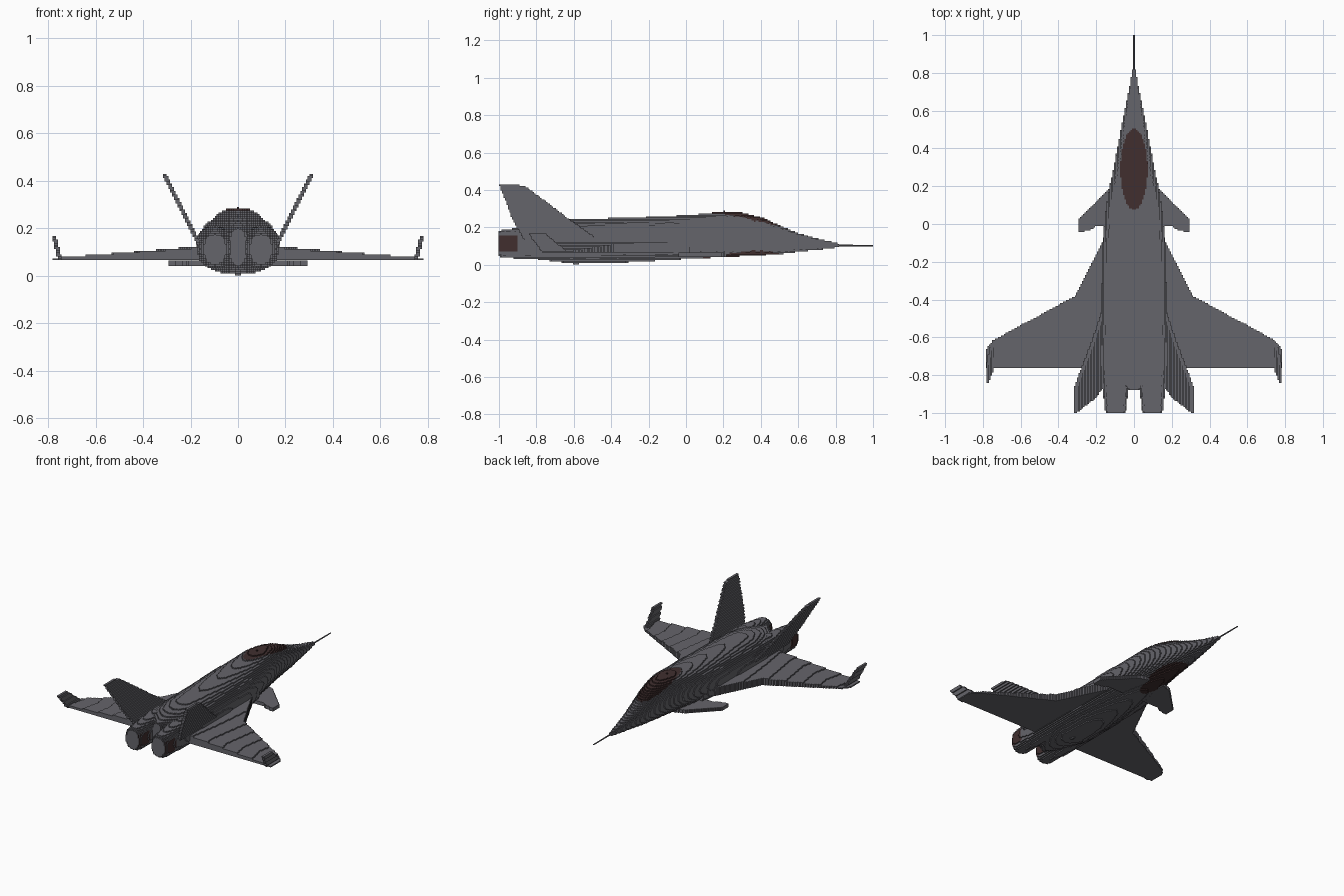
import bpy, bmesh, math

VOXEL = 2 / 256

cube = bpy.data.objects.get("Cube")
if cube:
    bpy.data.objects.remove(cube, do_unlink=True)


def material(name, rgb):
    mat = bpy.data.materials.new(name)
    mat.use_nodes = True
    mat.diffuse_color = (*rgb, 1)
    mat.node_tree.nodes["Principled BSDF"].inputs["Base Color"].default_value = (*rgb, 1)
    return mat


grey = material("airframe grey", (0.13, 0.128, 0.145))
brown = material("dark red brown", (0.052, 0.028, 0.028))


def finish(name, bm, blocky=True, rule=None):
    """Turn a bmesh into an object, step it into small blocks, paint by rule."""
    bmesh.ops.recalc_face_normals(bm, faces=bm.faces)
    mesh = bpy.data.meshes.new(name)
    bm.to_mesh(mesh)
    bm.free()
    mesh.materials.append(grey)
    obj = bpy.data.objects.new(name, mesh)
    bpy.context.collection.objects.link(obj)
    if blocky:
        bpy.context.view_layer.update()
        cells = max(obj.dimensions) / VOXEL
        mod = obj.modifiers.new("blocks", 'REMESH')
        mod.mode = 'BLOCKS'
        mod.octree_depth = math.ceil(math.log2(cells / 0.98))
        mod.scale = cells / 2 ** mod.octree_depth
        mod.use_remove_disconnected = False
        graph = bpy.context.evaluated_depsgraph_get()
        stepped = bpy.data.meshes.new_from_object(obj.evaluated_get(graph))
        obj.modifiers.clear()
        obj.data = stepped
    if rule:
        obj.data.materials.append(brown)
        for face in obj.data.polygons:
            face.material_index = int(rule(face.center, face.normal))
    return obj


def loft(sections, power, centre_x=0, sides=40):
    """Rounded sections along y: (y, half width, top, bottom)."""
    bm = bmesh.new()
    rings = []
    for y, half, top, bottom in sections:
        ring = []
        for i in range(sides):
            a = math.tau * i / sides
            c, s = math.cos(a), math.sin(a)
            px = math.copysign(abs(c) ** (2 / power), c)
            pz = math.copysign(abs(s) ** (2 / power), s)
            z = (top + bottom) / 2 + pz * (top - bottom) / 2
            ring.append(bm.verts.new((centre_x + px * half, y, z)))
        rings.append(ring)
    for a, b in zip(rings, rings[1:]):
        for i in range(sides):
            j = (i + 1) % sides
            bm.faces.new((a[i], a[j], b[j], b[i]))
    bm.faces.new(rings[0])
    bm.faces.new(rings[-1])
    return bm


def slab(outline, lower, upper):
    """Closed plate between two mappings of a flat outline."""
    bm = bmesh.new()
    low = [bm.verts.new(lower(*p)) for p in outline]
    high = [bm.verts.new(upper(*p)) for p in outline]
    bm.faces.new(low)
    bm.faces.new(high)
    for i in range(len(outline)):
        j = (i + 1) % len(outline)
        bm.faces.new((low[i], low[j], high[j], high[i]))
    bmesh.ops.triangulate(bm, faces=bm.faces)
    return bm


# Fuselage, with the cockpit glazing and belly panel painted on
body = [
    (0.82, 0.008, 0.112, 0.095), (0.7, 0.03, 0.14, 0.08),
    (0.6, 0.05, 0.17, 0.07), (0.5, 0.07, 0.21, 0.058),
    (0.4, 0.088, 0.255, 0.05), (0.3, 0.107, 0.28, 0.045),
    (0.2, 0.128, 0.287, 0.04), (0.08, 0.147, 0.272, 0.034),
    (-0.1, 0.165, 0.26, 0.025), (-0.4, 0.175, 0.248, 0.008),
    (-0.6, 0.175, 0.243, 0.005), (-0.72, 0.165, 0.23, 0.02),
    (-0.8, 0.12, 0.215, 0.03), (-0.88, 0.03, 0.2, 0.04),
]


def cockpit(c, n):
    return (c.x / 0.072) ** 2 + ((c.y - 0.29) / 0.215) ** 2 < 1


finish("fuselage", loft(body, 2.2), rule=cockpit)

# Nose probe
finish("nose_probe", loft([(0.8, 0.005, 0.108, 0.098), (1.0, 0.004, 0.106, 0.099)], 2, sides=8),
       blocky=False)

# Engines with intakes ahead and nozzles behind
nacelle = [
    (0.02, 0.05, 0.16, 0.05), (-0.1, 0.066, 0.175, 0.045),
    (-0.5, 0.075, 0.205, 0.035), (-0.75, 0.075, 0.21, 0.033),
    (-0.87, 0.066, 0.2, 0.035), (-0.96, 0.06, 0.188, 0.036),
    (-0.985, 0.057, 0.185, 0.04), (-1.0, 0.047, 0.175, 0.05),
]


def nozzle_patch(c, n):
    return c.y < -0.9 and 0.07 < c.z < 0.16 and abs(n.x) > 0.5


# Flat outlines: wing and canard in (x, y), winglet and fin in (y, z)
wing = [(0.1, 0.04), (0.17, -0.1), (0.31, -0.38), (0.745, -0.615),
        (0.78, -0.66), (0.785, -0.76), (0.1, -0.76)]
canard = [(0.05, 0.22), (0.12, 0.195), (0.295, 0.025), (0.295, -0.045),
          (0.23, -0.03), (0.2, -0.01), (0.05, -0.01)]
winglet = [(-0.63, 0.068), (-0.77, 0.068), (-0.84, 0.165), (-0.75, 0.165)]
fin = [(-0.46, 0.13), (-0.62, 0.24), (-0.85, 0.415), (-0.9, 0.428),
       (-1.0, 0.432), (-0.93, 0.25), (-0.86, 0.12)]


def wing_top(x):
    return 0.123 - 0.048 * min(1, max(0, (x - 0.17) / 0.58))


for side, word in ((1, "left"), (-1, "right")):
    finish(word + "_engine", loft(nacelle, 2.5, side * 0.097), rule=nozzle_patch)
    finish(word + "_wing", slab(
        wing, lambda x, y: (side * x, y, 0.063),
        lambda x, y: (side * x, y, wing_top(x))))
    finish(word + "_canard", slab(
        canard, lambda x, y: (side * x, y, 0.045),
        lambda x, y: (side * x, y, 0.062)))
    finish(word + "_winglet", slab(
        winglet, lambda y, z: (side * (0.742 + 0.25 * (z - 0.07)), y, z),
        lambda y, z: (side * (0.76 + 0.25 * (z - 0.07)), y, z)))
    finish(word + "_tail_fin", slab(
        fin, lambda y, z: (side * (0.148 + 0.5 * (z - 0.12)), y, z),
        lambda y, z: (side * (0.166 + 0.5 * (z - 0.12)), y, z)))
